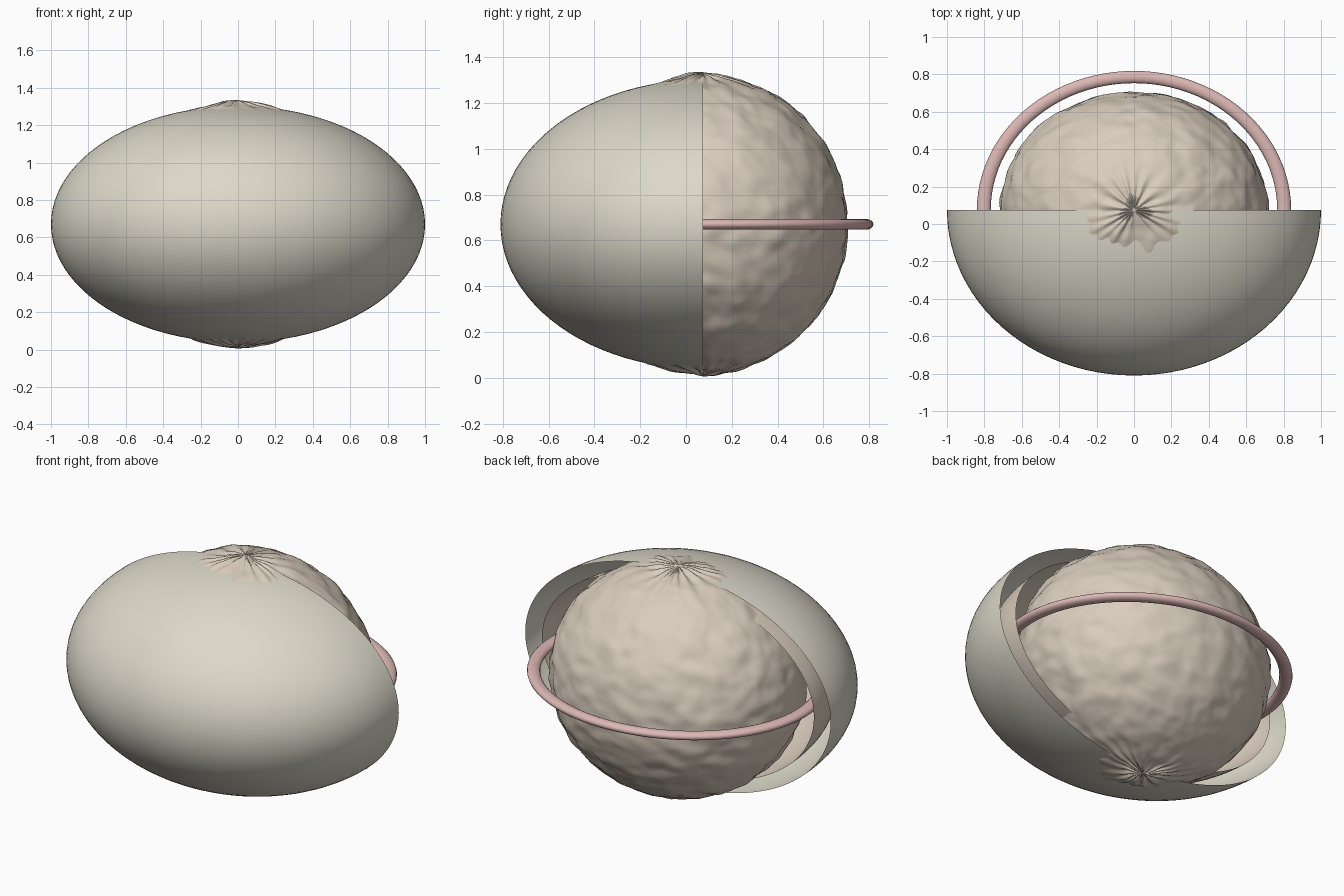
import bpy, bmesh
from math import sin, atan2, hypot, pi
from mathutils import Vector, noise

if "Cube" in bpy.data.objects:
    bpy.data.objects.remove(bpy.data.objects["Cube"])

CENTRE = Vector((0, 0.075, 0.67))
SQUASH = Vector((1.0, 0.885, 0.632))   # shared flattening of shells and ring


def material(name, rgb):
    m = bpy.data.materials.new(name)
    m.diffuse_color = (*rgb, 1)
    m.use_nodes = True
    m.node_tree.nodes["Principled BSDF"].inputs["Base Color"].default_value = m.diffuse_color
    return m


def finish(bm, name, mat):
    me = bpy.data.meshes.new(name)
    bm.to_mesh(me)
    bm.free()
    for p in me.polygons:
        p.use_smooth = True
    me.materials.append(mat)
    ob = bpy.data.objects.new(name, me)
    ob.location = CENTRE
    bpy.context.collection.objects.link(ob)
    return ob


def half_shell(name, radius, mat):
    # open front half of a flattened sphere
    bm = bmesh.new()
    bmesh.ops.create_uvsphere(bm, u_segments=96, v_segments=48, radius=radius)
    back = [v for v in bm.verts if v.co.y > 1e-4]
    bmesh.ops.delete(bm, geom=back, context='VERTS')
    bmesh.ops.scale(bm, vec=SQUASH, verts=bm.verts)
    return finish(bm, name, mat)


cream = material("cream", (0.72, 0.69, 0.59))
tan = material("tan", (0.70, 0.61, 0.51))
pink = material("pink", (0.72, 0.48, 0.46))

# Two nested open shells
half_shell("outer_shell", 1.0, cream)
half_shell("inner_shell", 0.89, tan)

# Wrinkled core: soft lumps all over, radial creases gathered at both poles
bm = bmesh.new()
bmesh.ops.create_uvsphere(bm, u_segments=192, v_segments=112, radius=1)
for v in bm.verts:
    n = v.co.normalized()
    rho = hypot(n.x, n.y)
    phi = atan2(n.y, n.x)
    lumps = noise.noise(Vector((n.x * 6, n.y * 6, n.z * 8)))
    fine = noise.noise(n * 14 + Vector((5, 2, 9)))
    crease = sin(18 * phi + 2.5 * sin(3 * phi + n.z)) + 0.5 * sin(11 * phi)
    near_pole = max(0, 1 - rho / 0.5) * min(1, rho / 0.12)
    r = 1 + 0.018 * lumps + 0.006 * fine + 0.011 * crease * near_pole
    r += 0.02 * max(0, 1 - rho / 0.2) ** 2
    v.co = Vector((n.x * 0.715, n.y * 0.63, n.z * 0.651)) * r
finish(bm, "wrinkled_core", tan)

# Half ring around the open side of the core
bm = bmesh.new()
bmesh.ops.create_circle(bm, segments=16, radius=0.037)
for v in bm.verts:
    v.co = Vector((v.co.x + 0.803, 0, v.co.y))
bmesh.ops.spin(bm, geom=bm.verts[:] + bm.edges[:], cent=(0, 0, 0),
               axis=(0, 0, 1), angle=2 * pi, steps=96)
bmesh.ops.remove_doubles(bm, verts=bm.verts, dist=1e-4)
bmesh.ops.scale(bm, vec=SQUASH, verts=bm.verts)
bmesh.ops.recalc_face_normals(bm, faces=bm.faces)
finish(bm, "ring", pink)
